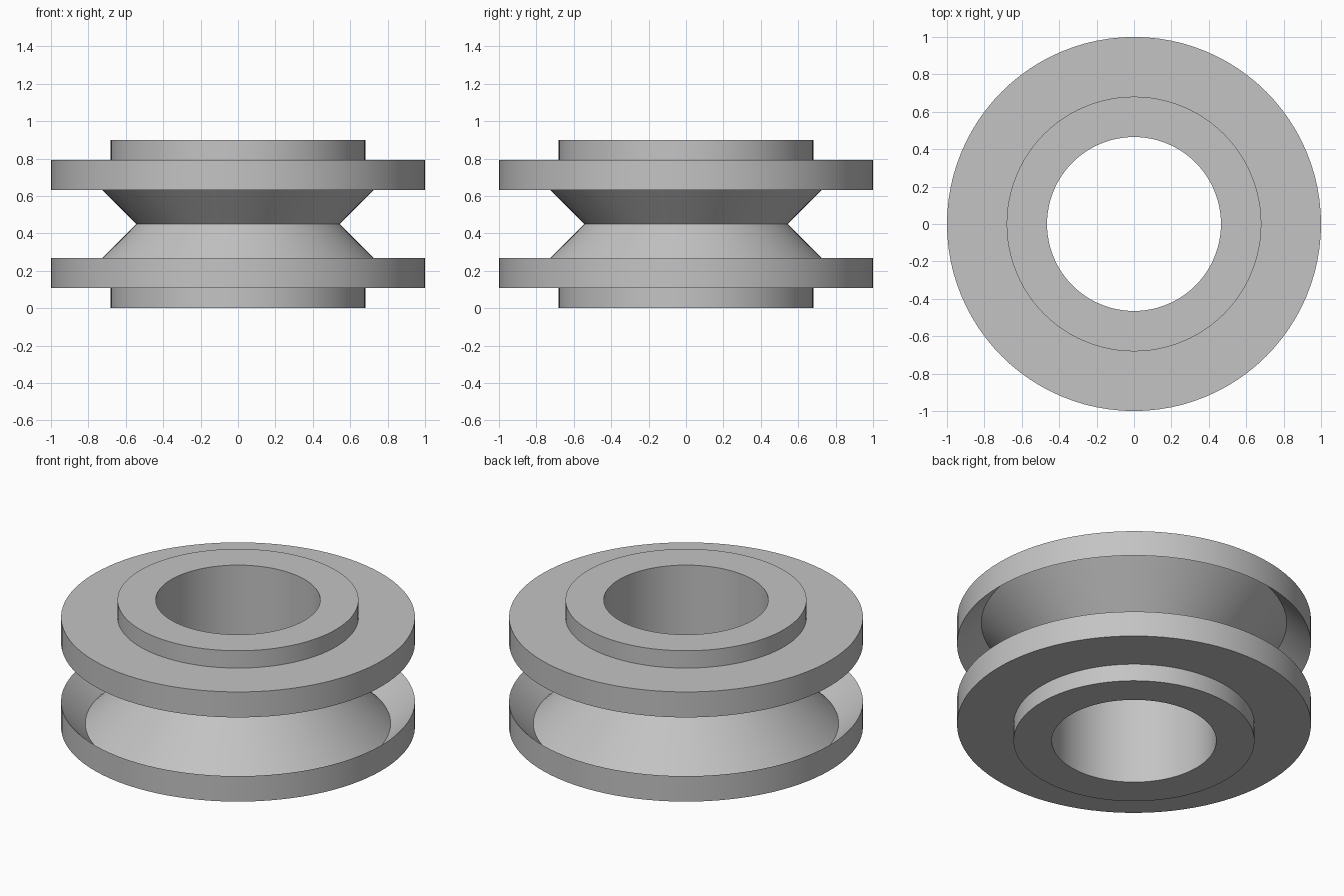
import bpy
import bmesh
import math

cube = bpy.data.objects.get("Cube")
if cube:
    bpy.data.objects.remove(cube, do_unlink=True)

HEIGHT = 0.9
MID = HEIGHT / 2
SEGMENTS = 96

# Satin steel
steel = bpy.data.materials.new("steel_grey")
steel.use_nodes = True
steel.diffuse_color = (0.55, 0.55, 0.55, 1)
steel.node_tree.nodes["Principled BSDF"].inputs["Base Color"].default_value = steel.diffuse_color

# Lower half section (radius, height): bore, hub, flange, undercut notch, waist
lower = [(0.465, 0), (0.681, 0), (0.681, 0.108), (1, 0.108),
         (1, 0.267), (0.863, 0.13), (0.543, MID)]
# Upper half mirrors the lower one across the waist
upper = [(r, HEIGHT - z) for r, z in reversed(lower[:-1])]
section = lower + upper

# Revolve the closed section around the axle
bm = bmesh.new()
verts = [bm.verts.new((r, 0, z)) for r, z in section]
edges = [bm.edges.new((v, verts[(i + 1) % len(verts)])) for i, v in enumerate(verts)]
bmesh.ops.spin(bm, geom=verts + edges, cent=(0, 0, 0), axis=(0, 0, 1),
               angle=math.tau, steps=SEGMENTS, use_merge=True)
bmesh.ops.remove_doubles(bm, verts=bm.verts, dist=0.0005)
bmesh.ops.recalc_face_normals(bm, faces=bm.faces)

mesh = bpy.data.meshes.new("grooved_wheel")
bm.to_mesh(mesh)
bm.free()
mesh.materials.append(steel)
wheel = bpy.data.objects.new("grooved_wheel", mesh)
bpy.context.collection.objects.link(wheel)

# Smooth round walls, crisp corners
bpy.ops.object.select_all(action="DESELECT")
wheel.select_set(True)
bpy.context.view_layer.objects.active = wheel
bpy.ops.object.shade_smooth_by_angle(angle=math.radians(30))
